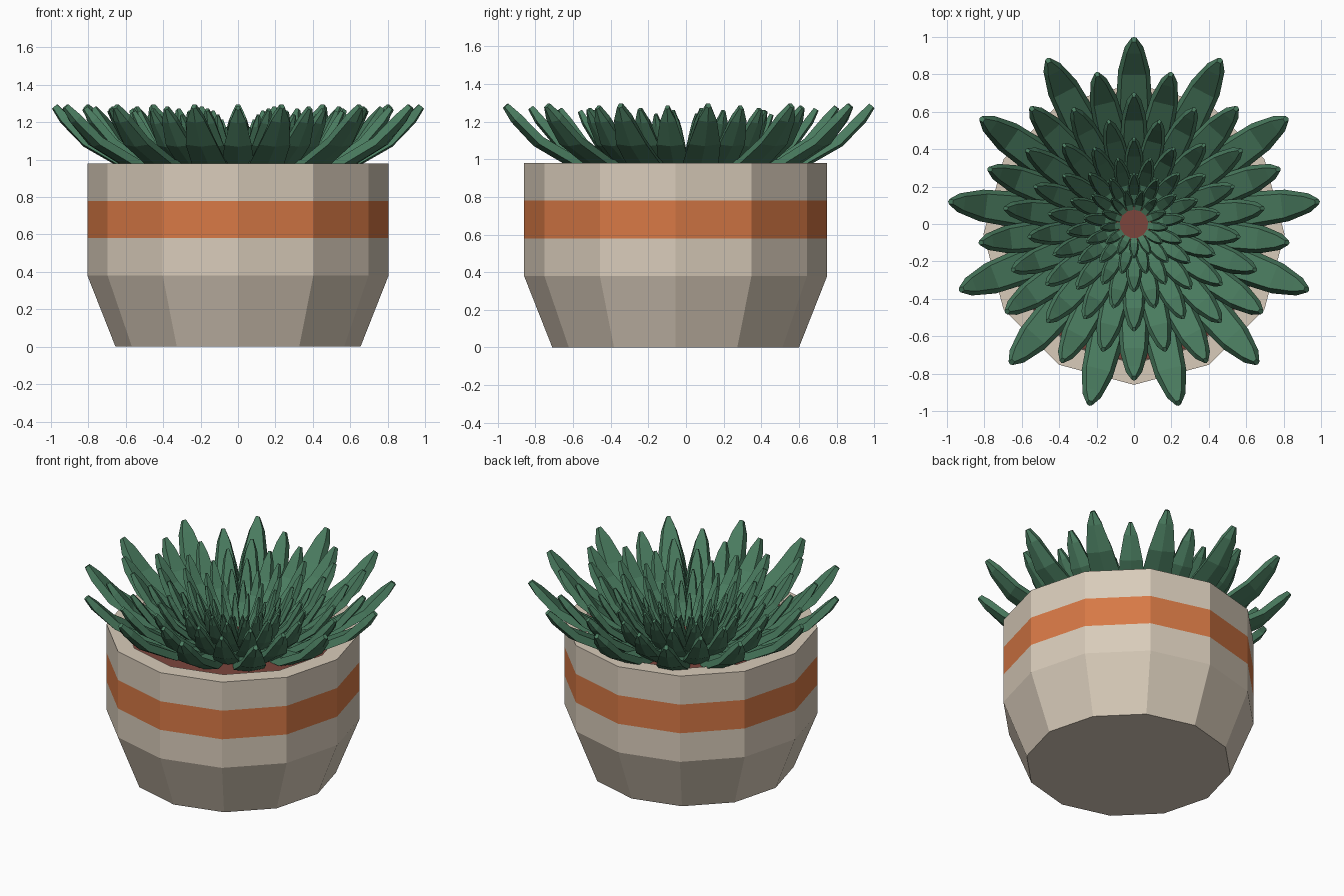
import bpy, math
from mathutils import Vector

if "Cube" in bpy.data.objects:
    bpy.data.objects.remove(bpy.data.objects["Cube"])


def material(name, rgb):
    m = bpy.data.materials.new(name)
    m.diffuse_color = (*rgb, 1)
    m.use_nodes = True
    m.node_tree.nodes["Principled BSDF"].inputs["Base Color"].default_value = m.diffuse_color
    return m


CLAY = material("pale clay", (0.69, 0.60, 0.49))
ORANGE = material("orange band", (0.68, 0.19, 0.06))
SOIL = material("red brown soil", (0.20, 0.06, 0.045))
GREEN = material("leaf green", (0.068, 0.20, 0.115))


def make_object(name, verts, faces, mats):
    me = bpy.data.meshes.new(name)
    me.from_pydata(verts, [], faces)
    for m in mats:
        me.materials.append(m)
    ob = bpy.data.objects.new(name, me)
    bpy.context.collection.objects.link(ob)
    return ob


def loft(rings, cap_start=True, cap_end=True):
    """Skin equal-sized closed rings into verts and faces."""
    n = len(rings[0])
    verts = [v for ring in rings for v in ring]
    faces = []
    for k in range(len(rings) - 1):
        a, b = k * n, (k + 1) * n
        faces += [(a + i, a + (i + 1) % n, b + (i + 1) % n, b + i) for i in range(n)]
    if cap_start:
        faces.append(tuple(reversed(range(n))))
    if cap_end:
        faces.append(tuple(range(len(verts) - n, len(verts))))
    return verts, faces


POT_Y = -0.055


def circle(r, z, n=12):
    return [Vector((r * math.cos(math.tau * i / n),
                    POT_Y + r * math.sin(math.tau * i / n), z)) for i in range(n)]


# Twelve-sided pot with a painted band and an open rim
profile = [(0.655, 0), (0.805, 0.38), (0.805, 0.58), (0.805, 0.78),
           (0.805, 0.98), (0.69, 0.98), (0.68, 0.90)]
pot = make_object("pot", *loft([circle(r, z) for r, z in profile]), [CLAY, ORANGE])
for f in pot.data.polygons:
    if 0.6 < f.center.z < 0.76:
        f.material_index = 1

# Soil disc just under the rim
make_object("soil", *loft([circle(0.68, 0.89), circle(0.685, 0.94)]), [SOIL])

# Leaf stations: radius fraction, height fraction, half width
STATIONS = [(0.04, 0.0, 0.035), (0.32, 0.05, 0.075), (0.60, 0.17, 0.098),
            (0.81, 0.47, 0.085), (0.93, 0.78, 0.05), (0.985, 0.94, 0.014)]
BASE_Z = 0.91


def leaf(angle, reach, tip_z, width, thick):
    """A curved leaf with a flat top, steep edges and a keel below."""
    out = Vector((math.cos(angle), math.sin(angle), 0))
    side = Vector((-math.sin(angle), math.cos(angle), 0))
    pts = [out * (reach * r) + Vector((0, 0, BASE_Z + (tip_z - BASE_Z) * h))
           for r, h, _ in STATIONS]
    rings = []
    for i, p in enumerate(pts):
        along = (pts[min(i + 1, len(pts) - 1)] - pts[max(i - 1, 0)]).normalized()
        up = along.cross(side)
        w = STATIONS[i][2] * width
        t = thick * (0.6 if i == len(pts) - 1 else 1)
        rings.append([p + side * (w * x) + up * (t * y) for x, y in
                      ((0.76, 0.024), (1, -0.022), (0, -0.036), (-1, -0.022), (-0.76, 0.024))])
    return loft(rings)


# Rosette: rings of thirteen leaves, every other ring turned by half a step
RINGS = [(1.0, 1.31), (0.835, 1.30), (0.70, 1.29), (0.57, 1.28),
         (0.46, 1.26), (0.36, 1.23), (0.27, 1.19), (0.18, 1.14)]
COUNT = 13
for k, (reach, tip_z) in enumerate(RINGS):
    verts, faces = [], []
    for j in range(COUNT):
        a = math.pi / 2 + math.tau * (j + 0.5 * (k % 2)) / COUNT
        v, f = leaf(a, reach, tip_z, reach ** 0.8, reach ** 0.6)
        faces += [tuple(i + len(verts) for i in face) for face in f]
        verts += v
    make_object(f"leaf_ring_{k + 1}", verts, faces, [GREEN])

# Make all face normals point outward
import bmesh
for ob in bpy.context.collection.objects:
    bm = bmesh.new()
    bm.from_mesh(ob.data)
    bmesh.ops.recalc_face_normals(bm, faces=bm.faces)
    bm.to_mesh(ob.data)
    bm.free()
